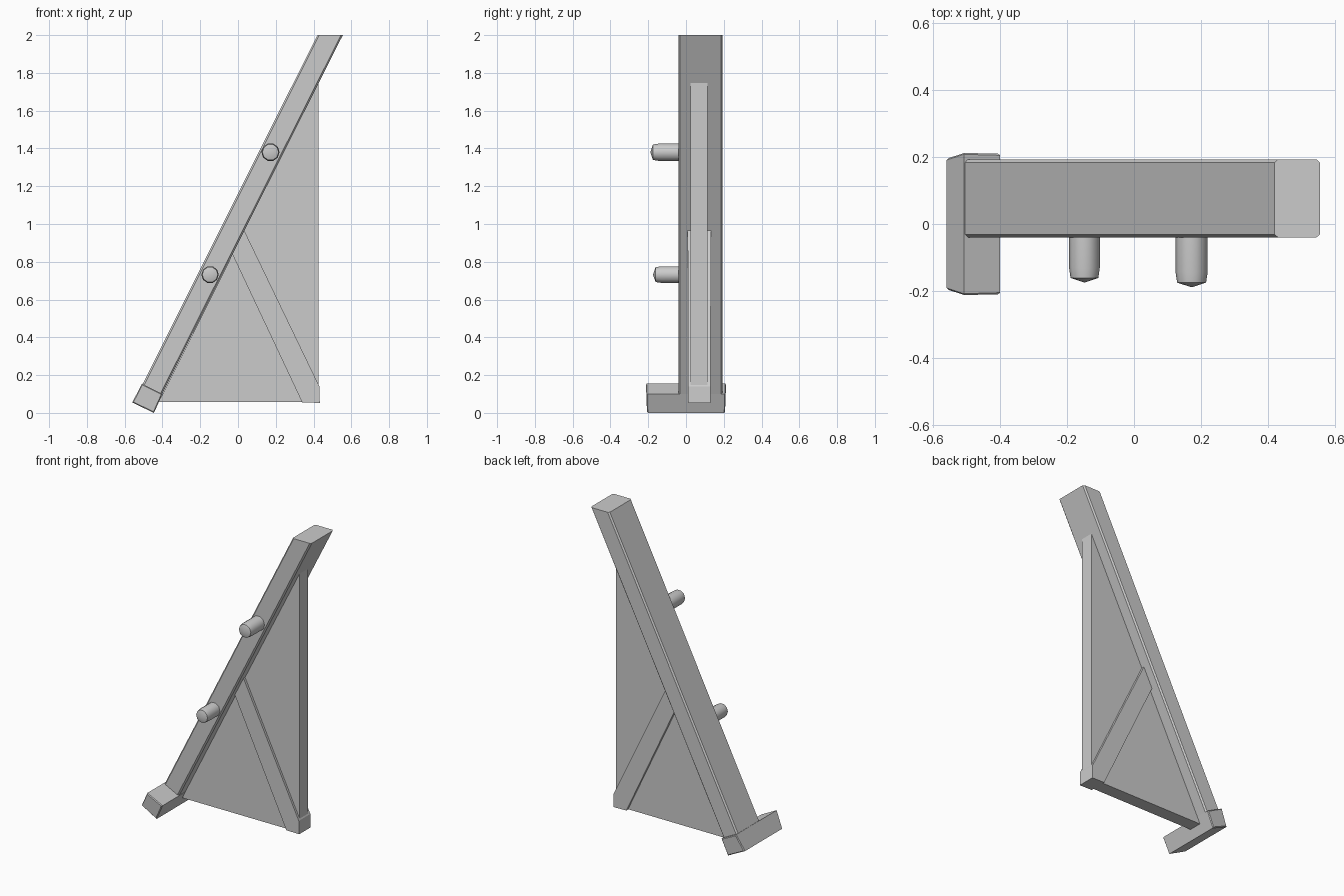
import bpy, bmesh, math
from mathutils import Matrix

if "Cube" in bpy.data.objects:
    bpy.data.objects.remove(bpy.data.objects["Cube"])


def finish(name, bm):
    bmesh.ops.recalc_face_normals(bm, faces=bm.faces[:])
    mesh = bpy.data.meshes.new(name)
    bm.to_mesh(mesh)
    bm.free()
    obj = bpy.data.objects.new(name, mesh)
    bpy.context.collection.objects.link(obj)
    return obj


def slab(name, profile, y0, y1, bevel=0.0, skip=(), inset=None):
    """Extrude an (x, z) profile along y; bevel the rims except those on skipped profile sides."""
    bm = bmesh.new()
    inset = inset or [0] * len(profile)
    front = [bm.verts.new((x, y0 + d, z)) for (x, z), d in zip(profile, inset)]
    back = [bm.verts.new((x, y1 - d, z)) for (x, z), d in zip(profile, inset)]
    n = len(profile)
    bm.faces.new(front)
    bm.faces.new(back[::-1])
    for i in range(n):
        j = (i + 1) % n
        bm.faces.new((front[i], back[i], back[j], front[j]))
    if bevel:
        rims = [bm.edges.get((r[i], r[(i + 1) % n]))
                for r in (front, back) for i in range(n) if i not in skip]
        bmesh.ops.bevel(bm, geom=rims, offset=bevel, segments=1, affect='EDGES')
    return finish(name, bm)


def peg(name, x, z, radius, tip):
    """Round peg along y with a slight taper and a shallow pointed end."""
    bm = bmesh.new()
    sides = 10
    rings = []
    for y, r in ((0.0, radius), (tip + 0.045, radius), (tip + 0.014, radius * 0.9)):
        rings.append([bm.verts.new((x + r * math.cos(a), y, z + r * math.sin(a)))
                      for a in (2 * math.pi * i / sides for i in range(sides))])
    point = bm.verts.new((x, tip, z))
    bm.faces.new(rings[0])
    for i in range(sides):
        j = (i + 1) % sides
        for a, b in zip(rings, rings[1:]):
            bm.faces.new((a[i], a[j], b[j], b[i]))
        bm.faces.new((rings[-1][i], rings[-1][j], point))
    obj = finish(name, bm)
    bpy.context.view_layer.objects.active = obj
    obj.select_set(True)
    bpy.ops.object.shade_smooth_by_angle(angle=math.radians(40))
    obj.select_set(False)


# Leaning beam with chamfered long edges
slab("leaning_beam", [(-0.508, 0.145), (-0.405, 0.093), (0.555, 2.0), (0.42, 2.0)],
     -0.04, 0.193, bevel=0.009, skip=(0, 2))

# Foot block across the lower end, slightly narrower on its outer side
slab("foot_block", [(-0.56, 0.055), (-0.445, 0.0), (-0.40, 0.10), (-0.508, 0.155)],
     -0.213, 0.213, bevel=0.005, inset=[0.017, 0.006, 0.003, 0.0])

# Triangular web panel behind the beam
slab("web_panel", [(-0.42, 0.058), (0.427, 0.058), (0.427, 1.752)], 0.025, 0.113)

# Diagonal strut, a little thicker than the panel
slab("diagonal_strut", [(0.34, 0.055), (0.433, 0.053), (0.431, 0.14),
                        (0.032, 0.968), (-0.03, 0.84)], 0.009, 0.132,
     inset=[0.003, 0.003, 0.002, 0, 0])

# Pegs on the front of the beam
for name, x, z, r, tip in (("upper_peg", 0.172, 1.38, 0.048, -0.189),
                           ("lower_peg", -0.148, 0.732, 0.046, -0.175)):
    peg(name, x, z, r, tip)
